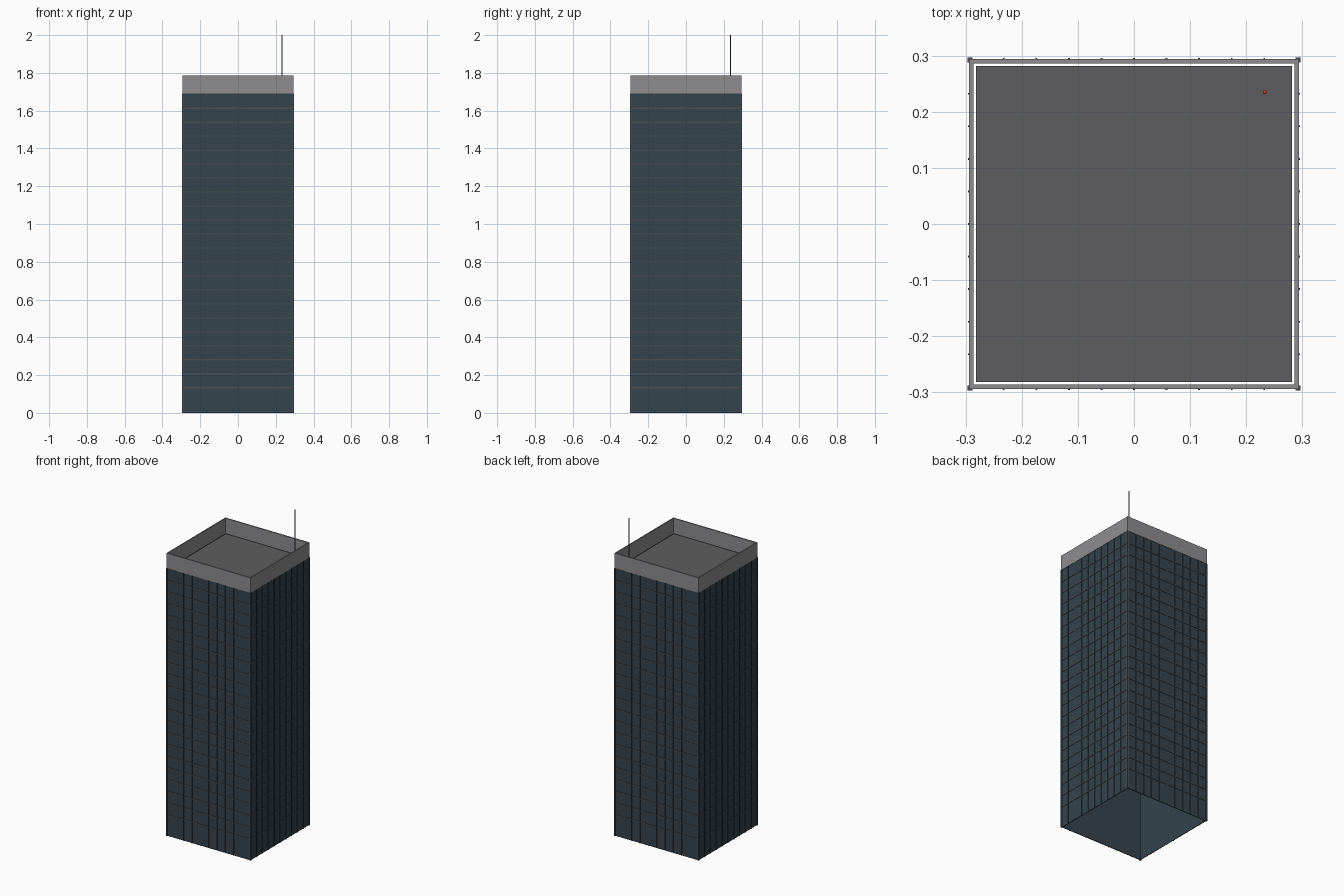
import bpy, bmesh, math
from mathutils import Matrix, Vector

if "Cube" in bpy.data.objects:
    bpy.data.objects.remove(bpy.data.objects["Cube"])


def material(name, rgb):
    m = bpy.data.materials.new(name)
    m.diffuse_color = (*rgb, 1)
    m.use_nodes = True
    m.node_tree.nodes["Principled BSDF"].inputs["Base Color"].default_value = m.diffuse_color
    return m


GLASS = material("dark_glass", (0.035, 0.056, 0.073))
FRAME = material("frame_metal", (0.075, 0.08, 0.085))
STONE = material("parapet_grey", (0.27, 0.27, 0.28))
ROOF = material("roof_grey", (0.11, 0.11, 0.115))
RED = material("beacon_red", (0.7, 0.05, 0.03))


def finish(bm, name, mat):
    bmesh.ops.recalc_face_normals(bm, faces=bm.faces)
    me = bpy.data.meshes.new(name)
    bm.to_mesh(me)
    bm.free()
    me.materials.append(mat)
    ob = bpy.data.objects.new(name, me)
    bpy.context.collection.objects.link(ob)
    return ob


def add_box(bm, lo, hi, rot=Matrix.Identity(4)):
    lo, hi = Vector(lo), Vector(hi)
    m = rot @ Matrix.Translation((lo + hi) / 2) @ Matrix.Diagonal((*(hi - lo), 1))
    bmesh.ops.create_cube(bm, size=1, matrix=m)


def add_ring(bm, outer, inner, z0, z1):
    """Square tube, open in the middle."""
    loops = []
    for r, z in ((outer, z0), (outer, z1), (inner, z1), (inner, z0)):
        loops.append([bm.verts.new((x * r, y * r, z))
                      for x, y in ((-1, -1), (1, -1), (1, 1), (-1, 1))])
    for a, b in zip(loops, loops[1:] + loops[:1]):
        for i in range(4):
            j = (i + 1) % 4
            bm.faces.new((a[i], a[j], b[j], b[i]))


BODY_TOP, TOP = 1.69, 1.785
SIDES = [Matrix.Rotation(k * math.pi / 2, 4, 'Z') for k in range(4)]

# Hollow glass curtain wall, open underneath
bm = bmesh.new()
add_ring(bm, 0.292, 0.288, 0, BODY_TOP)
finish(bm, "glass_walls", GLASS)

# Thin horizontal band at each floor
bm = bmesh.new()
for k in range(1, 22):
    z = 1.687 - 0.074 * k
    add_ring(bm, 0.2945, 0.2915, z - 0.003, z + 0.003)
finish(bm, "floor_bands", FRAME)

# Vertical mullions on all four sides
bm = bmesh.new()
for rot in SIDES:
    for i in range(1, 10):
        x = -0.29 + 0.058 * i
        add_box(bm, (x - 0.0015, -0.2955, 0), (x + 0.0015, -0.2915, BODY_TOP), rot)
finish(bm, "mullions", GLASS)

# Corner posts
bm = bmesh.new()
for rot in SIDES:
    add_box(bm, (0.2875, -0.2965, 0), (0.2965, -0.2875, BODY_TOP), rot)
finish(bm, "corner_posts", FRAME)

# Parapet crown
bm = bmesh.new()
add_ring(bm, 0.294, 0.286, BODY_TOP, TOP)
finish(bm, "parapet", STONE)

# Roof deck, set in from the walls by a narrow gap
bm = bmesh.new()
add_box(bm, (-0.282, -0.282, 1.68), (0.282, 0.282, BODY_TOP))
finish(bm, "roof_deck", ROOF)

# Antenna mast with its beacon
bm = bmesh.new()
bmesh.ops.create_cone(bm, cap_ends=True, segments=12, radius1=0.003, radius2=0.003,
                      depth=0.306,
                      matrix=Matrix.Translation((0.233, 0.235, BODY_TOP + 0.153)))
finish(bm, "antenna_mast", FRAME)
bm = bmesh.new()
bmesh.ops.create_uvsphere(bm, u_segments=12, v_segments=8, radius=0.0035,
                          matrix=Matrix.Translation((0.233, 0.235, 1.9965)))
beacon = finish(bm, "antenna_beacon", RED)
for p in beacon.data.polygons:
    p.use_smooth = True
